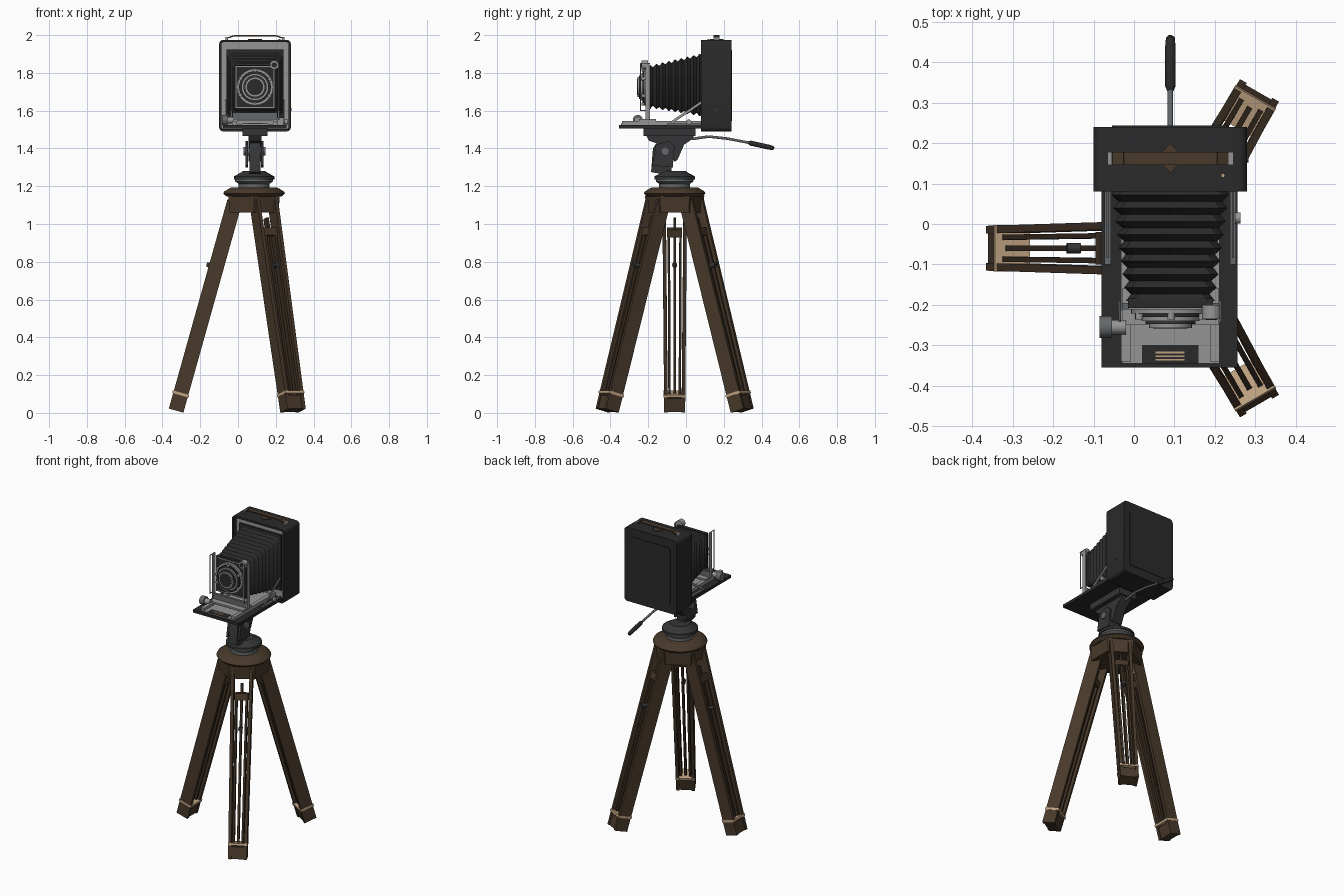
import bpy, bmesh, math
from mathutils import Vector, Matrix

if "Cube" in bpy.data.objects:
    bpy.data.objects.remove(bpy.data.objects["Cube"])

def mat(name, r, g, b):
    m = bpy.data.materials.new(name)
    m.diffuse_color = (r, g, b, 1)
    m.use_nodes = True
    m.node_tree.nodes["Principled BSDF"].inputs["Base Color"].default_value = m.diffuse_color
    return m

BLACK = mat("black leather", .023, .023, .024)
IRON = mat("dark iron", .035, .036, .038)
STEEL = mat("grey steel", .13, .14, .145)
SILVER = mat("silver", .30, .30, .30)
WOOD = mat("dark wood", .066, .041, .024)
WOOD2 = mat("shaded wood", .045, .028, .017)
TAN = mat("tan brass", .52, .36, .22)
CX, TC = .09, Vector((.085, -.06, 0))      # camera centre line, tripod centre

def finish(name, bm, *mats):
    bmesh.ops.recalc_face_normals(bm, faces=bm.faces)
    me = bpy.data.meshes.new(name)
    bm.to_mesh(me)
    bm.free()
    for m in mats:
        me.materials.append(m)
    me.shade_smooth()
    me.set_sharp_from_angle(angle=math.radians(35))
    ob = bpy.data.objects.new(name, me)
    bpy.context.collection.objects.link(ob)
    return ob

def make_box(x0, x1, y0, y1, z0, z1):
    bm = bmesh.new()
    bmesh.ops.create_cube(bm, size=1, matrix=Matrix.LocRotScale(
        ((x0+x1)/2, (y0+y1)/2, (z0+z1)/2), None, (x1-x0, y1-y0, z1-z0)))
    return bm

def box(name, m, *dims):
    return finish(name, make_box(*dims), m)

def rounded(dims, radius, axis):
    """Box with the four edges parallel to one axis rounded."""
    bm = make_box(*dims)
    edges = [e for e in bm.edges
             if abs((e.verts[0].co - e.verts[1].co).normalized()[axis]) > .9]
    bmesh.ops.bevel(bm, geom=edges, offset=radius, segments=4, profile=.5, affect='EDGES')
    return bm

def beam(name, m, p0, p1, side, w, th):
    """Rectangular bar from p0 to p1, w wide along side and th thick."""
    n = (p1 - p0).cross(side).normalized()
    bm = bmesh.new()
    rings = [[bm.verts.new(p + side*(a*w/2) + n*(b*th/2))
              for a, b in ((-1, -1), (1, -1), (1, 1), (-1, 1))] for p in (p0, p1)]
    for i in range(4):
        j = (i+1) % 4
        bm.faces.new((rings[0][i], rings[0][j], rings[1][j], rings[1][i]))
    bm.faces.new(rings[0])
    bm.faces.new(rings[1])
    return finish(name, bm, m)

def lathe(name, m, profile, origin, axis=(0, 0, 1), seg=40, phase=0):
    """Revolve (radius, distance) points about an axis, closing both ends."""
    q = Vector(axis).to_track_quat('Z', 'Y')
    bm = bmesh.new()
    rings = [[bm.verts.new(Vector(origin) + q @ Vector((
        r*math.cos(phase+k*math.tau/seg), r*math.sin(phase+k*math.tau/seg), h)))
        for k in range(seg)] for r, h in profile]
    for a, b in zip(rings, rings[1:]):
        for k in range(seg):
            bm.faces.new((a[k], a[(k+1) % seg], b[(k+1) % seg], b[k]))
    bm.faces.new(rings[0])
    bm.faces.new(rings[-1])
    return finish(name, bm, m)

def rod(name, m, p0, p1, r0, r1=None, seg=14):
    d = Vector(p1) - Vector(p0)
    return lathe(name, m, [(r0, 0), (r1 or r0, d.length)], p0, d, seg)

def slab(name, m, pts, x0, x1):
    """Extrude a (y, z) outline across x."""
    bm = bmesh.new()
    f = bm.faces.new([bm.verts.new((x0, y, z)) for y, z in pts])
    ext = bmesh.ops.extrude_face_region(bm, geom=[f])['geom']
    bmesh.ops.translate(bm, vec=(x1-x0, 0, 0),
                        verts=[v for v in ext if isinstance(v, bmesh.types.BMVert)])
    return finish(name, bm, m)

# tripod legs
for n, ang in enumerate((180, 60, -60), 1):
    a = math.radians(ang)
    d, t = Vector((math.cos(a), math.sin(a), 0)), Vector((-math.sin(a), math.cos(a), 0))
    P = lambda z, s=0, o=0: TC + d*(.416 - .28*z + o) + t*s + Vector((0, 0, z))
    nm = f"leg_{n}_"
    for s in (-1, 1):
        beam(nm+"outer_rail", WOOD, P(.012, s*.046), P(1.12, s*.056), t, .019, .08)
        beam(nm+"inner_rail", WOOD2, P(.03, s*.027), P(.95, s*.031), t, .013, .05)
        rod(nm+"hinge_bolt", WOOD2, P(1.105, s*.06), P(1.105, s*.078), .024)
        rod(nm+"hinge_pin", TAN, P(1.105, s*.078), P(1.105, s*.082), .01)
    beam(nm+"centre_rail", WOOD2, P(.03), P(1.03), t, .014, .035)
    beam(nm+"sliding_head", WOOD, P(.935), P(.975), t, .08, .055)
    beam(nm+"foot_block", WOOD, P(.013), P(.085), t, .10, .07)
    beam(nm+"foot_band", TAN, P(.093), P(.107), t, .116, .09)
    rod(nm+"clamp_knob", IRON, P(.78, 0, .02), P(.785, 0, .055), .013)

# tripod crown and head
lathe("crown_block", WOOD, [(.15, 1.06), (.157, 1.15)], TC, seg=6, phase=math.radians(30))
lathe("crown_disc", WOOD, [(.145, 1.145), (.163, 1.162), (.158, 1.172), (.125, 1.192)], TC)
lathe("head_collar", STEEL, [(.082, 1.19), (.082, 1.213), (.1, 1.225), (.1, 1.238)], TC)
lathe("head_turntable", IRON, [(.107, 1.236), (.107, 1.252), (.07, 1.272), (.06, 1.28)], TC)
neck = [(-.185, 1.275), (-.08, 1.255), (-.065, 1.40), (-.085, 1.43), (-.155, 1.43), (-.175, 1.40)]
slab("head_neck", IRON, neck, .06, .12)
for x in (.04, .122):
    slab("neck_cheek", IRON, [(-.18, 1.31), (-.07, 1.30), (-.06, 1.41), (-.09, 1.44), (-.16, 1.42)], x, x+.014)
slab("tilt_bracket", IRON, [(-.215, 1.475), (-.195, 1.44), (-.1, 1.41), (-.06, 1.33), (-.045, 1.34),
                            (-.01, 1.42), (.035, 1.45), (.045, 1.475)], .055, .125)
box("mount_plate", IRON, .025, .155, -.225, .05, 1.465, 1.508)
rod("tilt_axle", STEEL, (.03, -.11, 1.385), (.146, -.11, 1.385), .022)

# pan handle
path = [(.09, .03, 1.45), (.09, .12, 1.463), (.09, .22, 1.452), (.09, .335, 1.43)]
for p, q in zip(path, path[1:]):
    rod("pan_handle_rod", STEEL, p, q, .007)
lathe("pan_handle_grip", BLACK, [(.008, 0), (.013, .012), (.013, .11), (.011, .134), (.005, .14)],
      (CX, .33, 1.431), (0, .135, -.03), 20)

# camera body: rounded box with a recessed grey front
bm = rounded((-.1, .28, .08, .24, 1.49, 1.975), .022, 1)
front = min(bm.faces, key=lambda f: f.calc_center_median().y)
bmesh.ops.inset_region(bm, faces=[front], thickness=.012)
bmesh.ops.inset_individual(bm, faces=[front], thickness=.0005, depth=-.03)
front.material_index = 1
finish("camera_body", bm, BLACK, SILVER)
finish("back_panel", rounded((-.055, .235, .238, .2435, 1.545, 1.92), .015, 1), BLACK)
box("body_front_border", BLACK, -.062, .242, .1, .112, 1.56, 1.925)
rod("side_button", IRON, (.278, .16, 1.605), (.284, .16, 1.605), .008)
rod("top_button", TAN, (.22, .12, 1.97), (.22, .12, 1.979), .005)

# carrying strap
strap = [(-.052, 1.985), (-.025, 1.996), (.205, 1.996), (.232, 1.985)]
for (xa, za), (xb, zb) in zip(strap, strap[1:]):
    beam("carrying_strap", WOOD, Vector((xa, .162, za)), Vector((xb, .162, zb)),
         Vector((0, 1, 0)), .033, .007)
lathe("strap_diamond", WOOD, [(.036, 1.97), (.036, 1.979)], (CX, .163, 0), seg=4)
for x in (-.06, .24):
    box("strap_clip", SILVER, x-.006, x+.006, .146, .178, 1.972, 1.989)

# bellows: pleated rectangular rings with clipped corners
bm, rings, folds = bmesh.new(), [], 9
for i in range(2*folds + 1):
    k = i/(2*folds)
    w, h = .15 - .04*k, .172 - .058*k
    if i % 2:
        w, h = w - .015, h - .015
    c, cz, y = .018, 1.737 - .010*k, .105 - .295*k
    rings.append([bm.verts.new((CX+x, y, cz+z)) for x, z in (
        (w, h-c), (w-c, h), (c-w, h), (-w, h-c), (-w, c-h), (c-w, -h), (w-c, -h), (w, c-h))])
for a, b in zip(rings, rings[1:]):
    for j in range(8):
        bm.faces.new((a[j], a[(j+1) % 8], b[(j+1) % 8], b[j]))
bm.faces.new(rings[0])
bm.faces.new(rings[-1])
finish("bellows", bm, BLACK)

# drop bed with rails, struts and focus knob
box("drop_bed", BLACK, -.08, .256, -.355, .09, 1.506, 1.524)
box("bed_plate", SILVER, -.03, .212, -.345, .085, 1.523, 1.53)
box("bed_badge", BLACK, .02, .16, -.345, -.3, 1.529, 1.533)
for i in range(3):
    box("badge_stripe", TAN, .053, .125, -.338+i*.009, -.334+i*.009, 1.532, 1.535)
for s in (-1, 1):
    x = CX + s*.11
    box("bed_rail", SILVER, x-.012, x+.012, -.34, .085, 1.529, 1.546)
    x = CX + s*.155
    beam("bed_strut", SILVER, Vector((x, -.08, 1.535)), Vector((x, .09, 1.65)),
         Vector((1, 0, 0)), .006, .014)
    box("strut_track", STEEL, x-.008, x+.008, -.1, .085, 1.523, 1.532)
rod("focus_knob", STEEL, (-.086, -.255, 1.55), (-.055, -.255, 1.55), .027, seg=24)
rod("focus_shaft", SILVER, (-.055, -.255, 1.55), (-.02, -.255, 1.55), .018)
rod("bed_catch", SILVER, (.25, .015, 1.54), (.264, .015, 1.54), .014)

# front standard
box("lens_board", BLACK, -.015, .195, -.208, -.185, 1.61, 1.84)
box("standard_foot", SILVER, -.03, .21, -.25, -.16, 1.545, 1.556)
box("standard_base", STEEL, -.03, .21, -.212, -.195, 1.555, 1.59)
for s in (-1, 1):
    x = CX + s*.125
    box("standard_post", SILVER, x-.004, x+.004, -.215, -.19, 1.55, 1.845)
    rod("frame_wire_post", SILVER, (x, -.24, 1.60), (x, -.24, 1.85), .003, seg=8)
    for z in (1.60, 1.85):
        rod("frame_wire_arm", SILVER, (x, -.243, z), (x, -.19, z), .003, seg=8)
    box("board_trim", SILVER, CX+s*.1-.003, CX+s*.1+.003, -.212, -.206, 1.62, 1.83)
for z in (1.617, 1.833):
    box("board_trim", SILVER, -.013, .193, -.212, -.206, z-.003, z+.003)
rod("finder", SILVER, (.192, -.235, 1.842), (.192, -.2, 1.842), .024, seg=24)
rod("finder_glass", BLACK, (.192, -.238, 1.842), (.192, -.234, 1.842), .014, seg=24)

# lens and shutter: stepped rings along -y
for name, m, r, y0, y1 in (("shutter_plate", SILVER, .097, .205, .222), ("shutter_face", BLACK, .084, .22, .23),
                           ("shutter_ring", SILVER, .072, .225, .24), ("lens_barrel", IRON, .062, .235, .248),
                           ("lens_rim", SILVER, .053, .24, .257), ("lens_glass", BLACK, .043, .25, .259)):
    rod(name, m, (CX, -y0, 1.725), (CX, -y1, 1.725), r, seg=40)
for i in range(6):
    a = i*math.tau/6 + .5
    x, z = CX + .09*math.cos(a), 1.725 + .09*math.sin(a)
    rod("shutter_stud", SILVER, (x, -.215, z), (x, -.236, z), .009)
